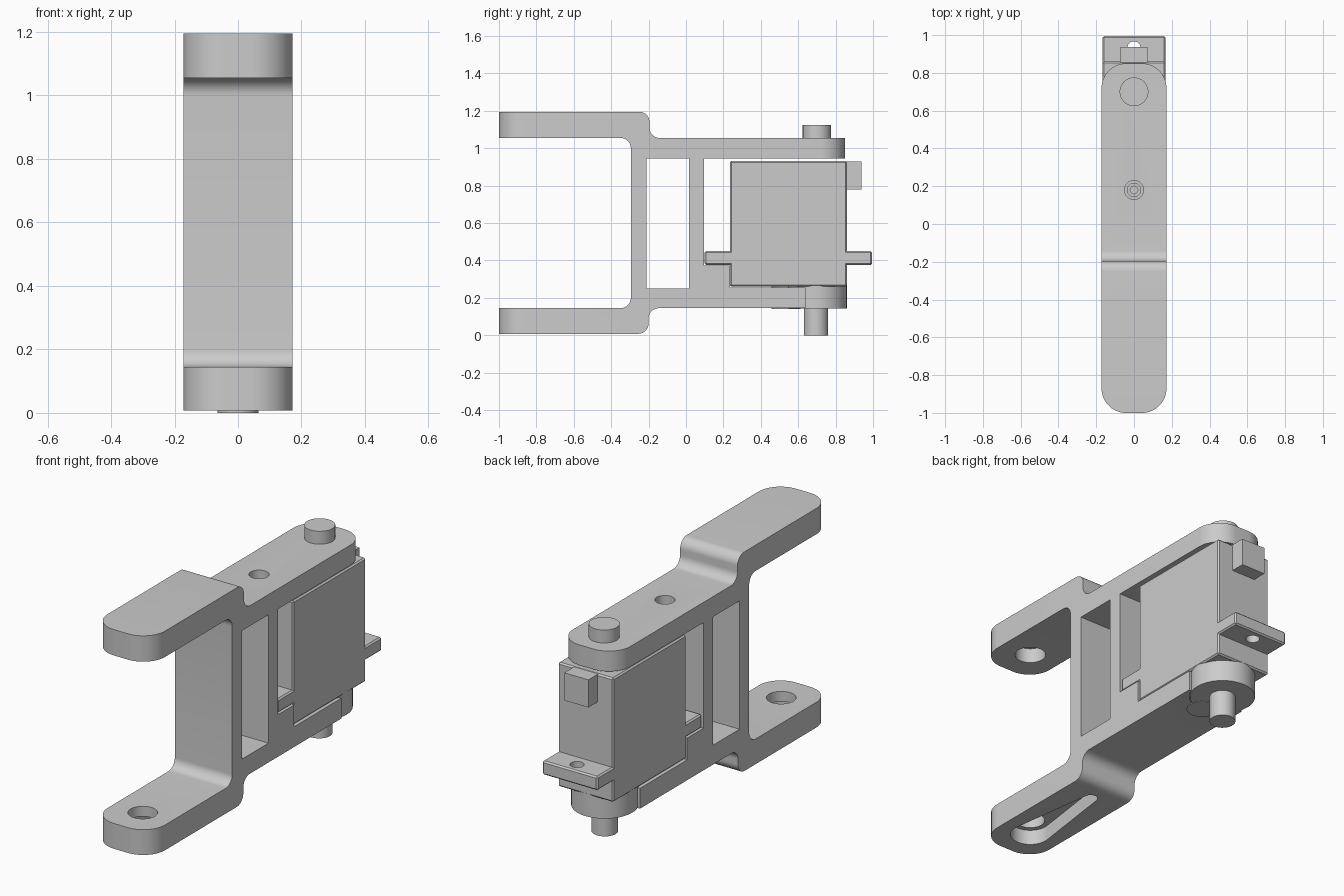
import bpy, bmesh, math
from mathutils import Vector

old = bpy.data.objects.get("Cube")
if old:
    bpy.data.objects.remove(old, do_unlink=True)

grey = bpy.data.materials.new("plain grey")
grey.use_nodes = True
grey.diffuse_color = (0.6, 0.6, 0.6, 1)
grey.node_tree.nodes["Principled BSDF"].inputs["Base Color"].default_value = grey.diffuse_color
HALF = 0.172          # half width of the bracket
JOINT = -0.815        # pivot axis of the front arms
SHAFT = 0.695         # pivot axis of the motor


def rounded(corners, steps=10):
    """Outline from (u, v, radius) corners, filleted where radius > 0."""
    out = []
    for i, (u, v, r) in enumerate(corners):
        p = Vector((u, v))
        if not r:
            out.append(p)
            continue
        a = (Vector(corners[i - 1][:2]) - p).normalized()
        b = (Vector(corners[(i + 1) % len(corners)][:2]) - p).normalized()
        # Right-angled corners: sweep a quarter circle from one side to the other
        centre = p + (a + b) * r
        for k in range(steps + 1):
            t = math.pi / 2 * k / steps
            out.append(centre - b * r * math.cos(t) - a * r * math.sin(t))
    return out


def arc(cy, r, a0, a1, steps=24):
    angles = [math.radians(a0 + (a1 - a0) * k / steps) for k in range(steps + 1)]
    return [(r * math.cos(a), cy + r * math.sin(a)) for a in angles]


def prism(name, outline, lo, hi, axis="z"):
    """Closed solid from an outline, in plan (z) or in side view (x)."""
    place = (lambda u, v, d: (u, v, d)) if axis == "z" else (lambda u, v, d: (d, u, v))
    bm = bmesh.new()
    base, top = [[bm.verts.new(place(p[0], p[1], d)) for p in outline] for d in (lo, hi)]
    bm.faces.new(base[::-1])
    bm.faces.new(top)
    for i in range(len(base)):
        bm.faces.new((base[i - 1], base[i], top[i], top[i - 1]))
    bmesh.ops.recalc_face_normals(bm, faces=bm.faces)
    me = bpy.data.meshes.new(name)
    bm.to_mesh(me)
    bm.free()
    me.materials.append(grey)
    ob = bpy.data.objects.new(name, me)
    bpy.context.collection.objects.link(ob)
    return ob


def cylinder(name, y, r, lo, hi):
    return prism(name, arc(y, r, 0, 360, 48)[:-1], lo, hi)


def box(name, w, y0, y1, z0, z1):
    return prism(name, [(y0, z0), (y1, z0), (y1, z1), (y0, z1)], -w, w, "x")


def apply(ob, mod):
    with bpy.context.temp_override(object=ob, active_object=ob, selected_objects=[ob]):
        bpy.ops.object.modifier_apply(modifier=mod.name)


def boolean(ob, cutter, operation="DIFFERENCE"):
    mod = ob.modifiers.new("cut", "BOOLEAN")
    mod.operation, mod.solver, mod.object = operation, "EXACT", cutter
    apply(ob, mod)
    bpy.data.objects.remove(cutter, do_unlink=True)


def bevel(ob, width=0.008):
    mod = ob.modifiers.new("chamfer", "BEVEL")
    mod.width, mod.segments, mod.limit_method = width, 1, "ANGLE"
    apply(ob, mod)


# Bracket: side profile trimmed by a round-ended plan outline
F = 0.055
profile = rounded([
    (-1.05, 0.008, 0), (-0.2, 0.008, F), (-0.2, 0.145, F), (0.64, 0.145, 0),
    (0.64, 0.255, 0), (0.235, 0.255, 0), (0.235, 0.373, 0), (0.095, 0.373, 0),
    (0.095, 0.945, 0), (0.9, 0.945, 0), (0.9, 1.055, 0), (-0.195, 1.055, F),
    (-0.195, 1.195, F), (-1.05, 1.195, 0), (-1.05, 1.055, 0), (-0.295, 1.055, F),
    (-0.295, 0.145, F), (-1.05, 0.145, 0)])
bracket = prism("bracket", profile, -0.2, 0.2, "x")
R = 0.13
plan = rounded([(-HALF, -1, R), (HALF, -1, R), (HALF, 0.85, R), (-HALF, 0.85, R)], 16)
boolean(bracket, prism("plan_cutter", plan, -0.1, 1.3), "INTERSECT")
boolean(bracket, box("window_cutter", 0.3, -0.212, 0.015, 0.25, 0.945))

# Recess for the gear housing, pivot sockets, horn pocket and screw holes
boolean(bracket, cylinder("housing_cutter", SHAFT, 0.168, 0.1, 0.3))
boolean(bracket, cylinder("upper_socket_cutter", JOINT, 0.077, 1.0, 1.135))
boolean(bracket, cylinder("lower_socket_cutter", JOINT, 0.073, -0.05, 0.2))
pocket = arc(JOINT, 0.1, 172, 368) + arc(-0.34, 0.035, 8, 172)
boolean(bracket, prism("horn_pocket_cutter", pocket, -0.05, 0.09))
boolean(bracket, cylinder("access_hole_cutter", 0.18, 0.05, 0.9, 1.1))
boolean(bracket, cylinder("pilot_hole_cutter", 0.18, 0.02, 0.2, 0.4))

# Pivot pin on the upper arm
pin = cylinder("upper_pivot_pin", 0.7, 0.076, 1.05, 1.125)

# Motor body, mounting flange and cable block
body = box("motor_body", 0.166, 0.235, 0.86, 0.26, 0.932)
bevel(body)
flange = box("mounting_flange", 0.166, 0.1, 0.995, 0.375, 0.45)
bevel(flange)
for y in (0.18, 0.932):
    boolean(flange, cylinder("screw_hole_cutter", y, 0.035, 0.3, 0.5))
block = box("cable_block", 0.072, 0.84, 0.938, 0.78, 0.93)

# Gear housing, small gear boss and output shaft
housing = cylinder("gear_housing", SHAFT, 0.165, 0.143, 0.28)
boss = cylinder("gear_boss", 0.535, 0.078, 0.141, 0.28)
shaft = cylinder("output_shaft", SHAFT, 0.065, 0, 0.16)

# Smooth the round surfaces, keep hard edges crisp
bpy.ops.object.select_all(action="DESELECT")
for ob in (bracket, pin, body, flange, block, housing, boss, shaft):
    ob.select_set(True)
bpy.context.view_layer.objects.active = bracket
bpy.ops.object.shade_smooth_by_angle(angle=math.radians(30))
